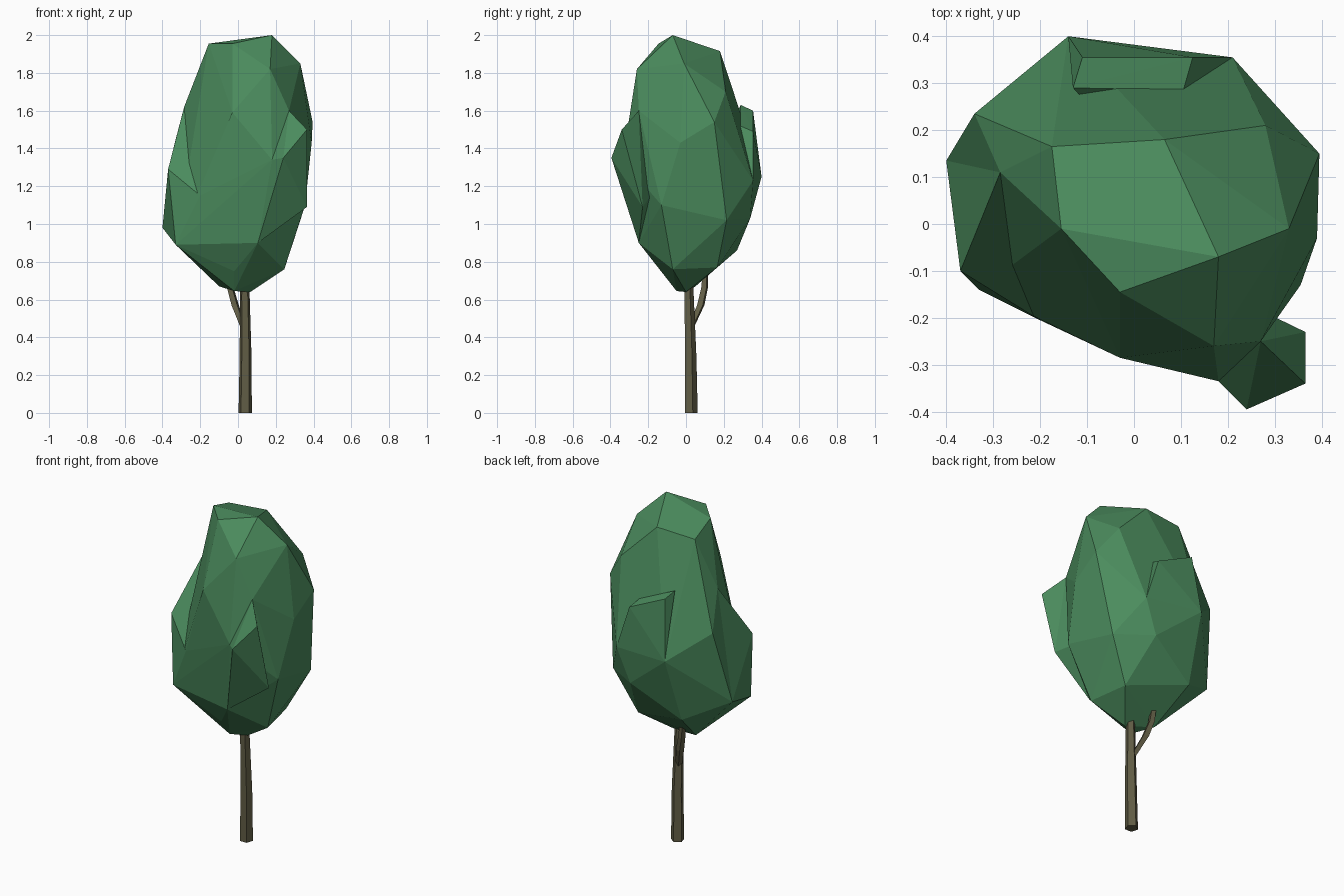
import bpy, bmesh, math
from mathutils import Vector

if "Cube" in bpy.data.objects:
    bpy.data.objects.remove(bpy.data.objects["Cube"])


def material(name, rgb):
    m = bpy.data.materials.new(name)
    m.diffuse_color = (*rgb, 1)
    m.use_nodes = True
    m.node_tree.nodes["Principled BSDF"].inputs["Base Color"].default_value = m.diffuse_color
    return m


def add_object(name, bm, mat):
    bmesh.ops.recalc_face_normals(bm, faces=bm.faces)
    me = bpy.data.meshes.new(name)
    bm.to_mesh(me)
    bm.free()
    me.materials.append(mat)
    ob = bpy.data.objects.new(name, me)
    bpy.context.collection.objects.link(ob)
    return ob


def leaf_mass(name, points, mat):
    """Faceted clump of leaves: the hull of a few corner points."""
    bm = bmesh.new()
    for p in points:
        bm.verts.new(p)
    res = bmesh.ops.convex_hull(bm, input=bm.verts)
    loose = [v for v in bm.verts if not v.link_faces]
    bmesh.ops.delete(bm, geom=loose, context='VERTS')
    return add_object(name, bm, mat)


def limb(name, path, sides, mat, turn=0.0):
    """Tapered low-poly tube along (x, y, z, radius) stations."""
    bm = bmesh.new()
    rings = []
    for x, y, z, r in path:
        rings.append([bm.verts.new((x + r * math.cos(turn + 2 * math.pi * i / sides),
                                    y + r * math.sin(turn + 2 * math.pi * i / sides), z))
                      for i in range(sides)])
    for a, b in zip(rings, rings[1:]):
        for i in range(sides):
            j = (i + 1) % sides
            bm.faces.new((a[i], a[j], b[j], b[i]))
    bm.faces.new(rings[0][::-1])
    bm.faces.new(rings[-1])
    return add_object(name, bm, mat)


green = material("leaves", (0.07, 0.26, 0.11))
bark = material("bark", (0.12, 0.11, 0.06))

# Corners shared by the crown and its bulges
left_peak, left_low = (-.285, .11, 1.62), (-.2, -.205, 1.15)
left_foot, left_side = (-.33, -.14, .89), (-.4, .135, .98)
right_peak, right_low = (.27, -.25, 1.6), (.105, -.25, .9)
right_edge = (.18, -.335, 1.34)
back_left, back_right = (-.14, .4, 1.25), (.21, .355, 1.23)

# Main crown, top ring down to the underside
leaf_mass("crown", [
    (-.155, -.01, 1.955), (-.03, -.145, 1.955), (.18, -.07, 2.0), (.065, .18, 1.915),
    (-.175, .165, 1.9), (.33, -.01, 1.85), (.17, -.26, 1.82), (.28, .21, 1.7),
    (-.03, -.285, 1.59), (.395, .15, 1.54), (.39, -.03, 1.43), (-.34, .235, 1.41),
    (.355, -.13, 1.1), (.33, .215, 1.02), (.13, .34, 1.03), (-.16, .27, .86),
    (.2, .165, .77), (.245, -.07, .76), (-.02, -.13, .75),
    (.065, 0, .64), (-.02, -.05, .645), (-.1, .05, .67),
    left_peak, left_low, left_foot, left_side,
    right_peak, right_low, right_edge, back_left, back_right], green)

# Bulges on the left, front right and back of the crown
leaf_mass("left_bulge", [left_peak, left_low, left_foot, left_side,
                         (-.37, -.1, 1.29), (-.15, 0, 1.3)], green)
leaf_mass("front_right_bulge", [right_peak, right_low, right_edge, (.24, -.395, 1.35),
                                (.365, -.34, 1.5), (.365, -.23, 1.09), (.2, -.15, 1.2)], green)
leaf_mass("back_bulge", [back_left, back_right, (-.13, .29, 1.63), (-.11, .355, 1.6),
                         (.125, .355, 1.49), (.105, .285, 1.52), (0, .15, 1.35)], green)

# Trunk and side branch
limb("trunk", [(.038, .025, 0, .037), (.04, .022, .3, .033),
               (.036, .014, .62, .027), (.034, .014, .8, .022)], 5, bark, 0.3)
limb("branch", [(.03, .025, .45, .018), (-.015, .078, .57, .022),
                (-.04, .098, .66, .02), (-.055, .105, .78, .015)], 4, bark, 0.5)
